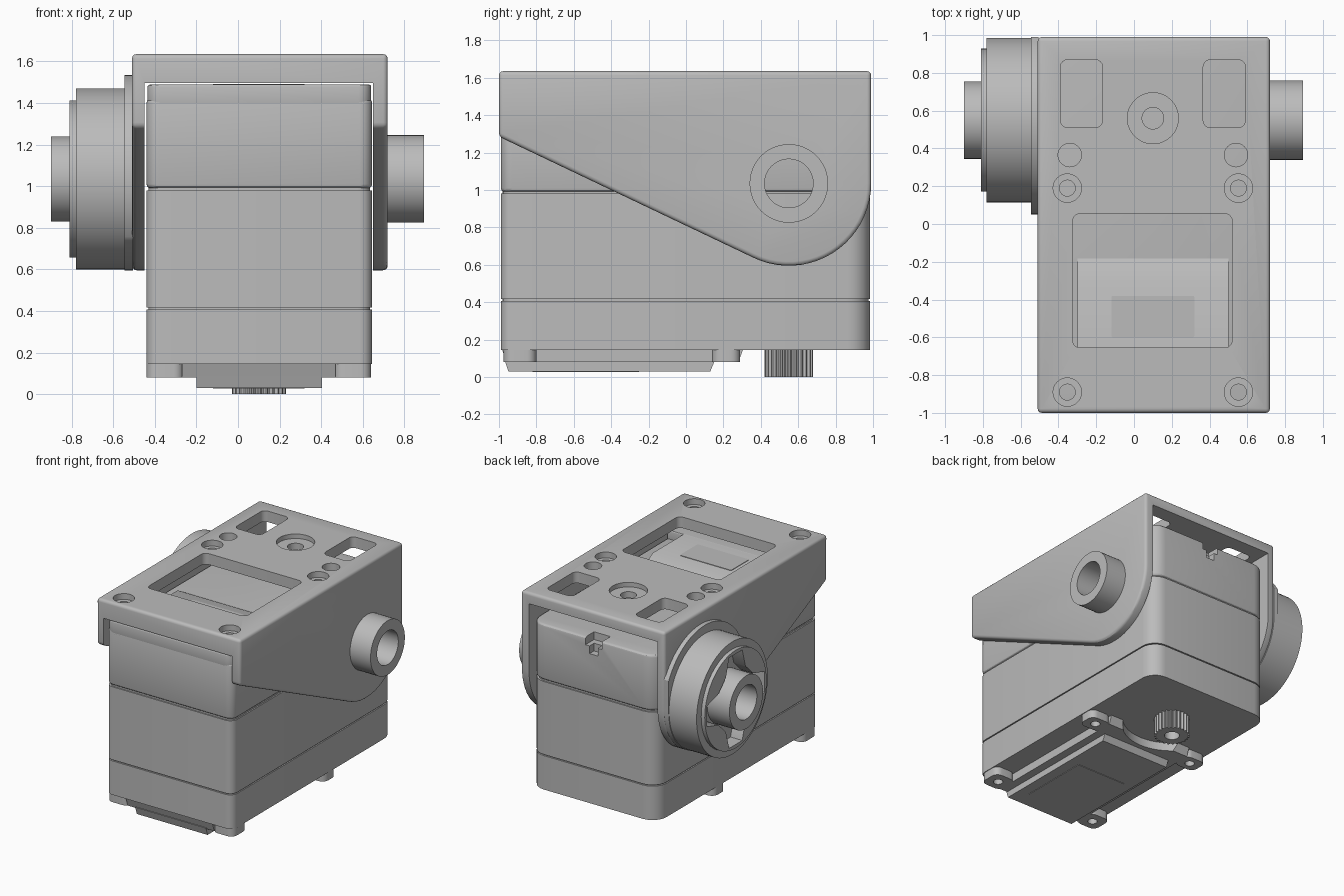
import bpy, bmesh, math
from mathutils import Vector

if "Cube" in bpy.data.objects:
    bpy.data.objects.remove(bpy.data.objects["Cube"], do_unlink=True)

grey = bpy.data.materials.new("plain grey")
grey.use_nodes = True
COLOUR = (0.5, 0.5, 0.5, 1)
grey.diffuse_color = COLOUR
grey.node_tree.nodes["Principled BSDF"].inputs["Base Color"].default_value = COLOUR

CX = 0.10            # centre line of the motor and bracket
AY, AZ = 0.55, 1.035  # pivot axis


def prism(name, pts, axis, lo, hi, bevel=0):
    """Extrude a 2D outline along an axis."""
    place = {"x": lambda p, t: (t, p[0], p[1]),
             "y": lambda p, t: (p[0], t, p[1]),
             "z": lambda p, t: (p[0], p[1], t)}[axis]
    bm = bmesh.new()
    a = [bm.verts.new(place(p, lo)) for p in pts]
    b = [bm.verts.new(place(p, hi)) for p in pts]
    bm.faces.new(a)
    bm.faces.new(b[::-1])
    for i in range(len(pts)):
        j = (i + 1) % len(pts)
        bm.faces.new((a[i], a[j], b[j], b[i]))
    bmesh.ops.recalc_face_normals(bm, faces=bm.faces)
    me = bpy.data.meshes.new(name)
    bm.to_mesh(me)
    bm.free()
    me.materials.append(grey)
    ob = bpy.data.objects.new(name, me)
    bpy.context.collection.objects.link(ob)
    if bevel:
        m = ob.modifiers.new("bevel", "BEVEL")
        m.width, m.segments, m.limit_method = bevel, 3, "ANGLE"
        m.angle_limit = math.radians(50)
        apply(ob, m)
    return ob


def select(ob):
    bpy.ops.object.select_all(action="DESELECT")
    ob.select_set(True)
    bpy.context.view_layer.objects.active = ob


def apply(ob, m):
    select(ob)
    bpy.ops.object.modifier_apply(modifier=m.name)


def combine(ob, others, op="DIFFERENCE"):
    for c in others:
        m = ob.modifiers.new("bool", "BOOLEAN")
        m.operation, m.object, m.solver = op, c, "EXACT"
        apply(ob, m)
        bpy.data.objects.remove(c, do_unlink=True)
    return ob


def circle(u, v, r, n=48):
    return [(u + r * math.cos(math.tau * i / n), v + r * math.sin(math.tau * i / n))
            for i in range(n)]


def rrect(u0, u1, v0, v1, r_low, r_high=None, n=6):
    """Rectangle with rounded corners, low-v and high-v radii."""
    r_high = r_low if r_high is None else r_high
    out = []
    corners = ((u1, v1, -1, -1, r_high), (u0, v1, 1, -1, r_high),
               (u0, v0, 1, 1, r_low), (u1, v0, -1, 1, r_low))
    for k, (u, v, su, sv, r) in enumerate(corners):
        for i in range(n + 1):
            t = math.pi / 2 * (k + i / n)
            out.append((u + su * r + r * math.cos(t), v + sv * r + r * math.sin(t)))
    return out


def box(name, x0, x1, y0, y1, z0, z1, bevel=0):
    return prism(name, [(x0, y0), (x1, y0), (x1, y1), (x0, y1)], "z", z0, z1, bevel)


def drill(u, v, r, axis, lo, hi):
    return prism("cutter", circle(u, v, r), axis, lo, hi)


# Bracket: side outline with a rounded lower lobe round the pivot
R = 0.44
start = math.radians(244)
lobe = [(AY + R * math.cos(t), AZ + R * math.sin(t))
        for t in (start + (math.tau - start) * i / 20 for i in range(21))]
outline = [(-1, 1.635), (-1, 1.285)] + lobe + [(AY + R, 1.635)]
bracket = prism("bracket", outline, "x", -0.51, 0.72, 0.022)

cuts = [box("cutter", -0.45, 0.65, -2, 2, 0, 1.495),
        box("cutter", -0.45, 0.65, -0.93, 2, 1, 1.55),
        prism("cutter", rrect(-0.325, 0.52, -0.655, 0.055, 0.04), "z", 1.4, 1.8),
        drill(CX, 0.56, 0.135, "z", 1.6, 1.8),
        drill(CX, 0.56, 0.057, "z", 1.4, 1.8)]
for s in (-1, 1):
    px = CX + s * 0.378
    cuts.append(prism("cutter", rrect(px - 0.112, px + 0.112, 0.51, 0.87, 0.04), "z", 1.4, 1.8))
    cuts.append(drill(CX + s * 0.44, 0.365, 0.062, "z", 1.4, 1.8))
    for y in (0.19, -0.89):
        cuts.append(drill(CX + s * 0.453, y, 0.075, "z", 1.59, 1.8))
        cuts.append(drill(CX + s * 0.453, y, 0.042, "z", 1.4, 1.8))
combine(bracket, cuts)
combine(bracket, [drill(AY, AZ, 0.13, "x", -0.7, -0.4), drill(AY, AZ, 0.13, "x", 0.6, 0.8)])

# Raised pad on the wheel side, trimmed to the bracket outline
pad = prism("wheel_pad", circle(AY, AZ, 0.5, 64), "x", -0.545, -0.505)
combine(pad, [prism("cutter", outline, "x", -0.7, 0)], "INTERSECT")
combine(pad, [drill(AY, AZ, 0.13, "x", -0.7, -0.4)])

# Pivot boss on the plain side
boss = prism("pivot_boss", circle(AY, AZ, 0.21), "x", 0.71, 0.895)
combine(boss, [drill(AY, AZ, 0.13, "x", 0.6, 1)])

# Horn wheel with a cross-shaped recess and hollow hub
wheel = prism("horn_wheel", circle(AY, AZ, 0.435, 72), "x", -0.78, -0.54)
combine(wheel, [prism("wheel_step", circle(AY, AZ, 0.378, 72), "x", -0.81, -0.7)], "UNION")
cross = []
for k in range(4):
    c, s = math.cos(k * math.pi / 2), math.sin(k * math.pi / 2)
    for r, w in ((0.21, -0.12), (0.35, -0.08), (0.35, 0.08), (0.21, 0.12)):
        cross.append((AY + r * c - w * s, AZ + r * s + w * c))
combine(wheel, [prism("cutter", cross, "x", -1, -0.71), drill(AY, AZ, 0.13, "x", -1, 0)])
hub = prism("wheel_hub", circle(AY, AZ, 0.205), "x", -0.9, -0.6)
combine(hub, [drill(AY, AZ, 0.13, "x", -1, 0)])

# Motor case: three shells with fine seams between them
X0, X1, Y0, Y1 = -0.44, 0.645, -0.99, 0.985
shell = rrect(X0, X1, Y0, Y1, 0.06, 0.12)
prism("case_core", rrect(X0 + .01, X1 - .01, Y0 + .01, Y1 - .01, 0.06, 0.12), "z", 0.3, 1.2)
lower = prism("lower_case", shell, "z", 0.145, 0.407)
prism("middle_case", shell, "z", 0.416, 0.98)
upper = prism("upper_case", shell, "z", 0.99, 1.42, 0.02)
combine(upper, [box("cutter", CX - 0.07, CX + 0.07, 0.88, 1.2, 1.36, 1.6),
                box("cutter", CX - 0.035, CX + 0.035, 0.93, 1.2, 1.3, 1.6)])

# Raised top cover with a sloped rear edge, front block and label plate
cover = [(-0.98, 1.38), (-0.98, 1.487), (-0.31, 1.487), (-0.165, 1.41), (-0.165, 1.38)]
prism("top_cover", cover, "x", -0.3, 0.5)
prism("top_front", rrect(X0 + .005, X1 - .005, Y0, -0.68, 0.06, 0.01), "z", 1.38, 1.488, 0.02)
prism("top_label", rrect(-0.12, 0.32, -0.6, -0.38, 0.01), "z", 1.48, 1.491)

# Bottom cover with a round clearance about the output shaft
cover = prism("bottom_cover", [(-0.988, 0.16), (-0.96, 0.08), (0.28, 0.08), (0.31, 0.16)],
              "x", -0.27, 0.47)
ears = []
for s in (-1, 1):
    x = CX + s * 0.45
    for y0, y1 in ((-0.975, -0.8), (0.14, 0.29)):
        ears.append(prism("ear", rrect(x - 0.09, x + 0.09, y0, y1, 0.05), "z", 0.08, 0.16))
combine(cover, ears, "UNION")
holes = [drill(CX, AY, 0.36, "z", 0, 0.145)]
holes += [drill(CX + s * 0.45, y, 0.035, "z", 0, 0.12) for s in (-1, 1) for y in (-0.89, 0.215)]
combine(cover, holes)
prism("bottom_plate", [(-0.97, 0.09), (-0.95, 0.03), (0.13, 0.03), (0.155, 0.09)],
      "x", -0.2, 0.405)
prism("bottom_label", rrect(-0.12, 0.32, -0.82, -0.25, 0.01), "z", 0.026, 0.034)

# Splined output shaft with a screw hole
teeth = 24
spline = []
for i in range(teeth * 4):
    r = 0.13 if i % 4 < 2 else 0.115
    t = math.tau * i / (teeth * 4)
    spline.append((CX + r * math.cos(t), AY + r * math.sin(t)))
shaft = prism("output_shaft", spline, "z", 0, 0.16)
combine(shaft, [drill(CX, AY, 0.055, "z", -0.1, 0.1)])

for ob in bpy.context.scene.objects:
    if ob.type == "MESH" and grey.name in ob.data.materials:
        select(ob)
        bpy.ops.object.shade_smooth_by_angle(angle=math.radians(30))
